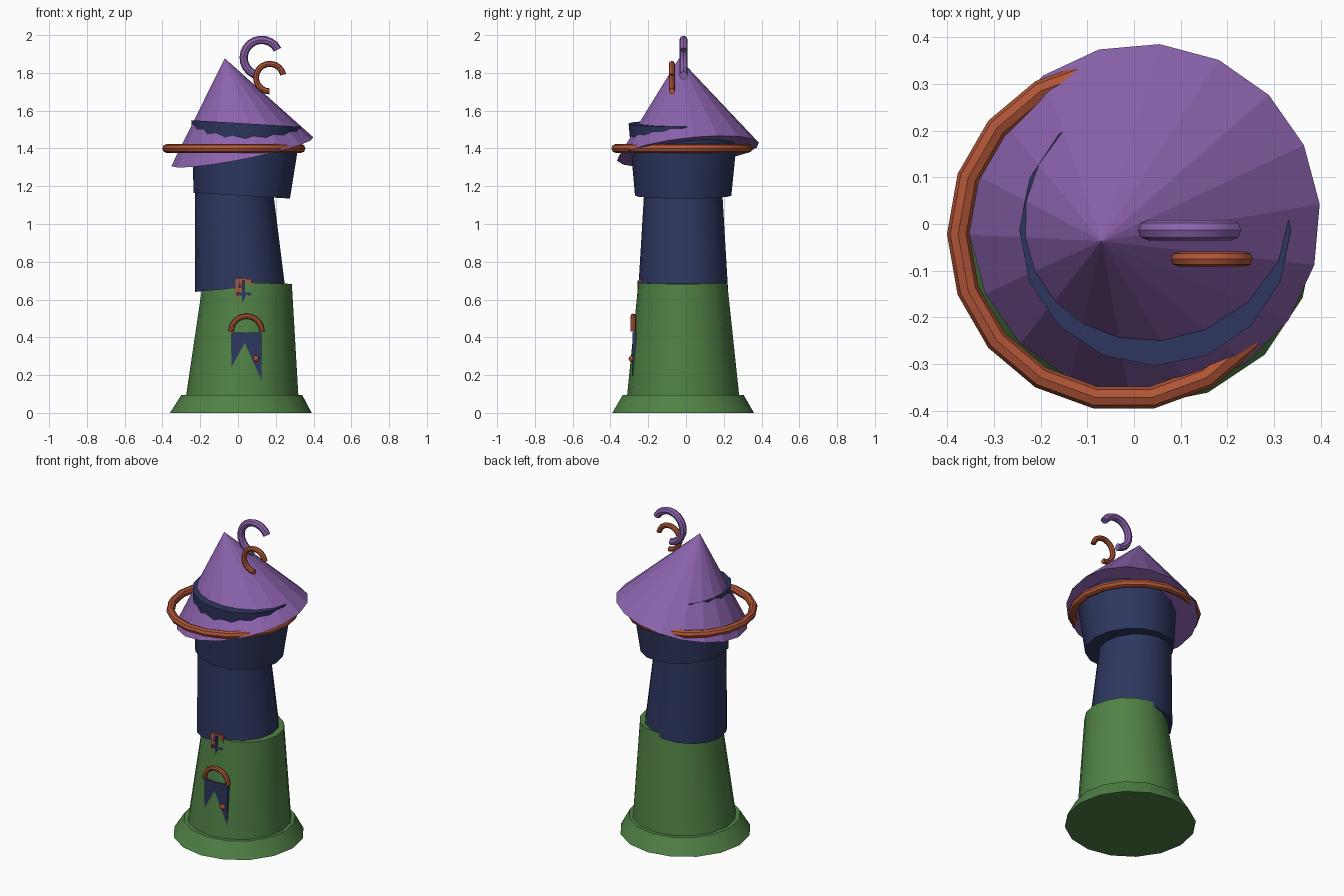
import bpy, bmesh, math
from mathutils import Vector

if "Cube" in bpy.data.objects:
    bpy.data.objects.remove(bpy.data.objects["Cube"])


def material(name, rgb):
    m = bpy.data.materials.new(name)
    m.diffuse_color = (*rgb, 1)
    m.use_nodes = True
    m.node_tree.nodes["Principled BSDF"].inputs["Base Color"].default_value = m.diffuse_color
    return m


GREEN = material("moss_green", (0.08, 0.22, 0.06))
NAVY = material("navy_blue", (0.027, 0.038, 0.115))
PURPLE = material("purple", (0.26, 0.125, 0.42))
RUST = material("rust_orange", (0.43, 0.09, 0.038))


def finish(name, bm, mat, smooth=True):
    bmesh.ops.recalc_face_normals(bm, faces=bm.faces)
    me = bpy.data.meshes.new(name)
    bm.to_mesh(me)
    bm.free()
    ob = bpy.data.objects.new(name, me)
    bpy.context.collection.objects.link(ob)
    me.materials.append(mat)
    if smooth:
        bpy.ops.object.select_all(action='DESELECT')
        ob.select_set(True)
        bpy.context.view_layer.objects.active = ob
        bpy.ops.object.shade_smooth_by_angle(angle=math.radians(30))
    return ob


def leaning_drum(name, bottom, top, mat, sides=16, phase=0.0):
    """bottom/top: (x, y, z, radius, slope_x, slope_y); a zero radius makes an apex."""
    bm = bmesh.new()
    rings = []
    for x, y, z, r, sx, sy in (bottom, top):
        if r == 0:
            rings.append([bm.verts.new((x, y, z))])
            continue
        ring = []
        for i in range(sides):
            a = phase + math.tau * i / sides
            dx, dy = r * math.cos(a), r * math.sin(a)
            ring.append(bm.verts.new((x + dx, y + dy, z + sx * dx + sy * dy)))
        rings.append(ring)
        bm.faces.new(ring)
    lo, hi = rings
    for i in range(sides):
        j = (i + 1) % sides
        if len(hi) == 1:
            bm.faces.new((lo[i], lo[j], hi[0]))
        else:
            bm.faces.new((lo[i], lo[j], hi[j], hi[i]))
    return finish(name, bm, mat, smooth=len(hi) > 1)


def hoop(name, centre, radius, tube, start, end, steps, mat, upright=True, sides=8):
    """Round tube bent along an arc, upright in xz or flat in xy (degrees)."""
    bm = bmesh.new()
    closed = end - start >= 360
    up = Vector((0, 0, 1)) if upright else Vector((0, 1, 0))
    across = Vector((0, 1, 0)) if upright else Vector((0, 0, 1))
    rings = []
    for i in range(steps if closed else steps + 1):
        a = math.radians(start + (end - start) * i / steps)
        out = Vector((math.cos(a), 0, 0)) + up * math.sin(a)
        rings.append([bm.verts.new(Vector(centre) + out * (radius + tube * math.cos(b))
                                   + across * tube * math.sin(b))
                      for b in (math.tau * k / sides for k in range(sides))])
    for i in range(steps):
        p, q = rings[i], rings[(i + 1) % len(rings)]
        for k in range(sides):
            n = (k + 1) % sides
            bm.faces.new((p[k], p[n], q[n], q[k]))
    if not closed:
        bm.faces.new(rings[0])
        bm.faces.new(rings[-1])
    return finish(name, bm, mat)


def box(name, x0, x1, y0, y1, z0, z1, mat):
    bm = bmesh.new()
    bmesh.ops.create_cube(bm, size=1)
    for v in bm.verts:
        v.co = ((x0 + x1) / 2 + v.co.x * (x1 - x0), (y0 + y1) / 2 + v.co.y * (y1 - y0),
                (z0 + z1) / 2 + v.co.z * (z1 - z0))
    return finish(name, bm, mat, smooth=False)


# Leaning tower, stacked from the ground up
leaning_drum("tower_plinth", (0.015, -0.015, 0, 0.375, 0, 0),
             (0.02, -0.015, 0.095, 0.32, 0, 0), GREEN)
leaning_drum("lower_tower", (0.022, -0.015, 0.06, 0.30, -0.03, 0),
             (0.05, -0.017, 0.69, 0.235, -0.03, 0), GREEN)
leaning_drum("upper_tower", (0.01, -0.015, 0.662, 0.237, 0.09, 0),
             (-0.024, -0.015, 1.2, 0.205, 0.06, 0), NAVY)
leaning_drum("tower_collar", (0.02, -0.015, 1.15, 0.255, -0.06, 0),
             (0.045, -0.013, 1.532, 0.291, -0.06, 0), NAVY)

# Crooked roof and the ring around its rim
leaning_drum("roof", (0.0225, 0.01, 1.383, 0.377, 0.195, 0.11),
             (-0.07, -0.037, 1.877, 0, 0, 0), PURPLE, sides=18, phase=math.radians(5))
hoop("roof_ring", (-0.022, -0.022, 1.40), 0.355, 0.024, 0, 360, 18, RUST, upright=False)

# Curls on the roof
hoop("large_roof_curl", (0.125, -0.013, 1.88), 0.095, 0.022, 27, 262, 14, PURPLE)
hoop("small_roof_curl", (0.168, -0.075, 1.775), 0.073, 0.016, 12, 270, 14, RUST)

# Door, partly sunk in the wall, with arch and knob
box("door", -0.035, 0.125, -0.284, -0.22, 0.12, 0.425, NAVY)
hoop("door_arch", (0.045, -0.28, 0.43), 0.082, 0.014, 0, 180, 12, RUST)
bm = bmesh.new()
bmesh.ops.create_uvsphere(bm, u_segments=10, v_segments=6, radius=0.017)
bmesh.ops.translate(bm, verts=bm.verts, vec=(0.095, -0.287, 0.287))
finish("door_knob", bm, RUST)

# Window with cross bars
box("window_pane", -0.012, 0.072, -0.25, -0.21, 0.575, 0.71, RUST)
box("window_upright", 0.02, 0.036, -0.258, -0.21, 0.575, 0.70, NAVY)
box("window_crossbar", -0.008, 0.068, -0.258, -0.21, 0.622, 0.637, NAVY)
